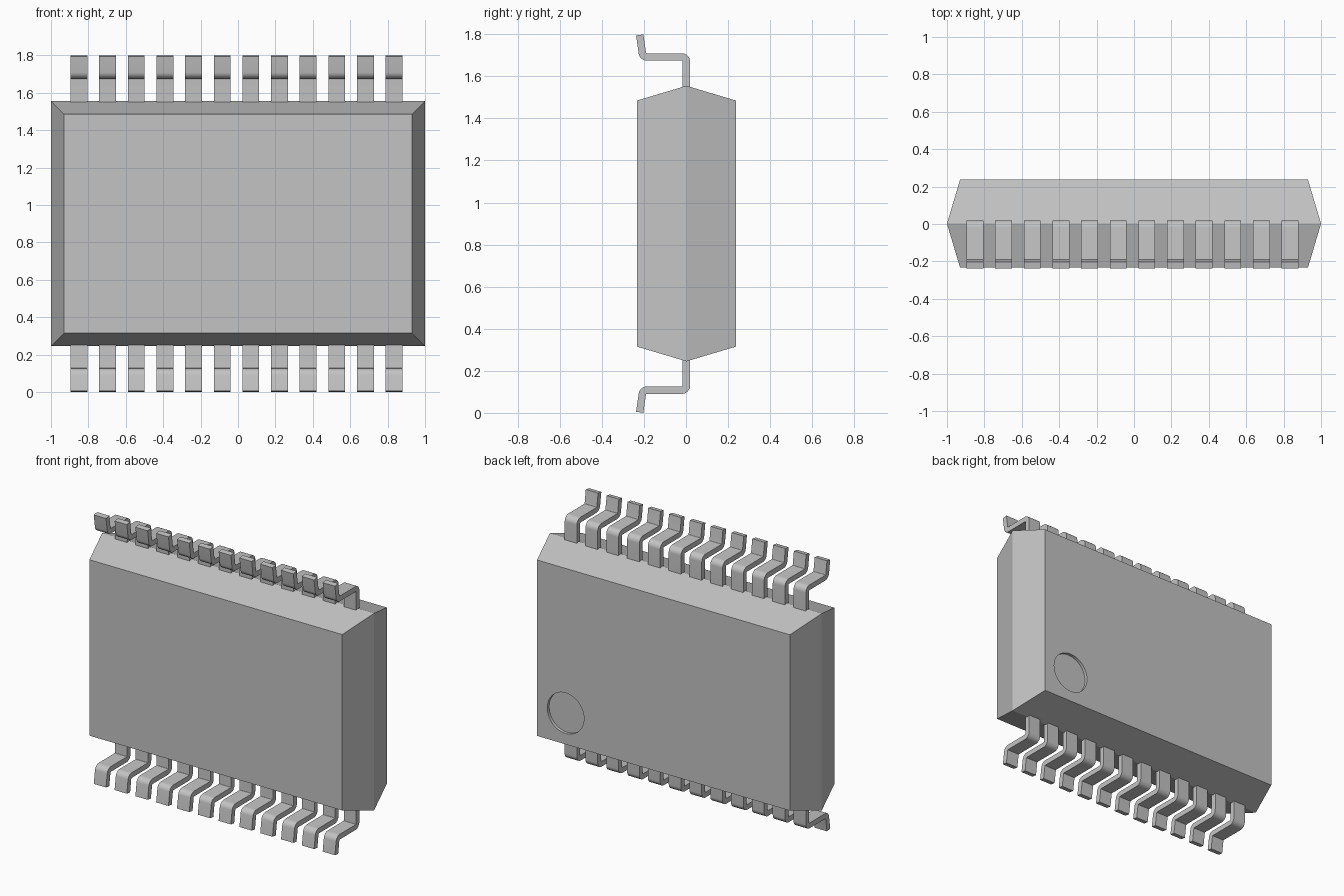
import bpy, bmesh, math
from mathutils import Vector, Matrix

if "Cube" in bpy.data.objects:
    bpy.data.objects.remove(bpy.data.objects["Cube"], do_unlink=True)

MID_Z = 0.9      # mirror height between the two rows of leads
SHIFT_Y = 0.002  # centres the overall depth

grey = bpy.data.materials.new("plain grey")
grey.use_nodes = True
grey.diffuse_color = (0.55, 0.55, 0.55, 1)
grey.node_tree.nodes["Principled BSDF"].inputs["Base Color"].default_value = grey.diffuse_color


def to_mesh(bm, name):
    bmesh.ops.recalc_face_normals(bm, faces=bm.faces)
    mesh = bpy.data.meshes.new(name)
    bm.to_mesh(mesh)
    bm.free()
    mesh.materials.append(grey)
    return mesh


def add_object(name, mesh, location):
    obj = bpy.data.objects.new(name, mesh)
    obj.location = location
    bpy.context.collection.objects.link(obj)
    return obj


def smooth(obj):
    bpy.ops.object.select_all(action="DESELECT")
    obj.select_set(True)
    bpy.context.view_layer.objects.active = obj
    bpy.ops.object.shade_smooth_by_angle(angle=math.radians(25))


# Package body: three rectangular rings, widest in the middle
bm = bmesh.new()
rings = []
for y, half_x, half_z in ((-0.235, 0.93, 0.585), (0, 1, 0.655), (0.235, 0.93, 0.585)):
    rings.append([bm.verts.new((sx * half_x, y, sz * half_z))
                  for sx, sz in ((-1, -1), (1, -1), (1, 1), (-1, 1))])
for a, b in zip(rings, rings[1:]):
    for i in range(4):
        j = (i + 1) % 4
        bm.faces.new((a[i], a[j], b[j], b[i]))
bm.faces.new(rings[0])
bm.faces.new(rings[-1])
body = add_object("package_body", to_mesh(bm, "package_body"), (0, SHIFT_Y, MID_Z))

# Round index dimple cut into the back face
bm = bmesh.new()
bmesh.ops.create_cone(bm, cap_ends=True, segments=48, radius1=0.135, radius2=0.135,
                      depth=0.1, matrix=Matrix.Rotation(math.pi / 2, 4, "X"))
cutter = add_object("dimple_cutter", to_mesh(bm, "dimple_cutter"), (0.72, SHIFT_Y + 0.265, 0.522))
cutter.hide_render = True
cut = body.modifiers.new("index_dimple", "BOOLEAN")
cut.operation = "DIFFERENCE"
cut.solver = "EXACT"
cut.object = cutter
bpy.context.view_layer.update()
bpy.context.view_layer.objects.active = body
bpy.ops.object.modifier_apply(modifier=cut.name)
bpy.data.objects.remove(cutter, do_unlink=True)
smooth(body)


def fillet(points, radius, steps=8):
    """Round the inner corners of a path with circular arcs."""
    pts = [Vector(p) for p in points]
    path = [pts[0]]
    for before, corner, after in zip(pts, pts[1:], pts[2:]):
        u, v = (before - corner).normalized(), (after - corner).normalized()
        half = u.angle(v) / 2
        start = corner + u * radius / math.tan(half)
        centre = corner + (u + v).normalized() * radius / math.sin(half)
        sweep = math.pi - 2 * half
        turn = 1 if u.x * v.y - u.y * v.x < 0 else -1
        for k in range(steps + 1):
            path.append(centre + Matrix.Rotation(turn * sweep * k / steps, 2) @ (start - centre))
    return path + [pts[-1]]


def lead_mesh(name, side, width=0.09, thick=0.035):
    """Bent strip in the y-z plane; side is -1 for the lower row, 1 for the upper."""
    path = fillet([(0, 0.55), (0, 0.792), (-0.207, 0.792), (-0.222, 0.897)], 0.022)
    bm = bmesh.new()
    sections = []
    for i, p in enumerate(path):
        t = (path[min(i + 1, len(path) - 1)] - path[max(i - 1, 0)]).normalized()
        n = Vector((-t.y, t.x)) * thick / 2
        sections.append([bm.verts.new((x, q.x, side * q.y))
                         for x, q in ((-width / 2, p - n), (width / 2, p - n),
                                      (width / 2, p + n), (-width / 2, p + n))])
    for a, b in zip(sections, sections[1:]):
        for i in range(4):
            j = (i + 1) % 4
            bm.faces.new((a[i], a[j], b[j], b[i]))
    bm.faces.new(sections[0])
    bm.faces.new(sections[-1])
    return to_mesh(bm, name)


# Two rows of twelve leads
for row, side in (("lower_lead", -1), ("upper_lead", 1)):
    mesh = lead_mesh(row, side)
    for i in range(12):
        lead = add_object(f"{row}_{i + 1}", mesh, (-0.85 + 0.1531 * i, SHIFT_Y, MID_Z))
    smooth(lead)
